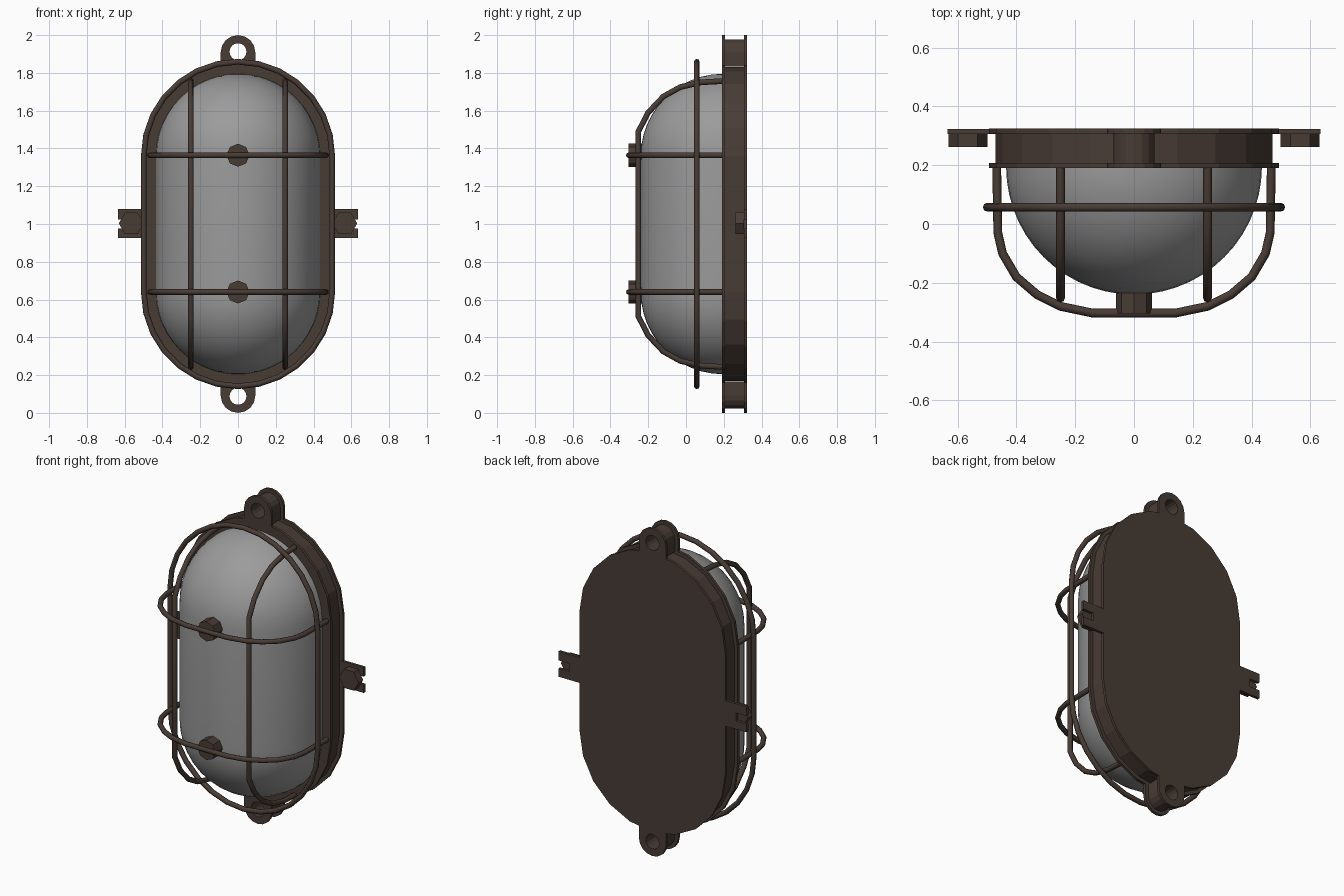
import bpy, bmesh, math
from math import pi, sin, cos

if "Cube" in bpy.data.objects:
    bpy.data.objects.remove(bpy.data.objects["Cube"])


def material(name, colour):
    m = bpy.data.materials.new(name)
    m.diffuse_color = (*colour, 1)
    m.use_nodes = True
    m.node_tree.nodes["Principled BSDF"].inputs["Base Color"].default_value = m.diffuse_color
    return m


BROWN = material("dark brown metal", (0.066, 0.045, 0.036))
GREY = material("frosted grey glass", (0.33, 0.33, 0.33))


def finish(name, bm, mat, angle=None):
    bmesh.ops.recalc_face_normals(bm, faces=bm.faces)
    mesh = bpy.data.meshes.new(name)
    bm.to_mesh(mesh)
    bm.free()
    mesh.materials.append(mat)
    ob = bpy.data.objects.new(name, mesh)
    bpy.context.collection.objects.link(ob)
    if angle:
        bpy.ops.object.select_all(action='DESELECT')
        ob.select_set(True)
        bpy.context.view_layer.objects.active = ob
        bpy.ops.object.shade_smooth_by_angle(angle=math.radians(angle))
    return ob


def prism(name, outline, y0, y1, hole=None):
    """Extrude an (x, z) outline along y, optionally with a matching hole loop."""
    bm = bmesh.new()
    loops = [[bm.verts.new((x, y, z)) for x, z in pts]
             for pts in ([outline, hole] if hole else [outline]) for y in (y0, y1)]
    n = len(outline)

    def bridge(a, b):
        for i in range(n):
            j = (i + 1) % n
            bm.faces.new((a[i], a[j], b[j], b[i]))

    bridge(loops[0], loops[1])
    if hole:
        bridge(loops[2], loops[3])
        bridge(loops[0], loops[2])
        bridge(loops[1], loops[3])
    else:
        bm.faces.new(loops[0])
        bm.faces.new(loops[1])
    return finish(name, bm, BROWN)


def stadium(r, n):
    """Upright stadium with arc centres at z 0.64 and 1.36."""
    top = [(r * cos(pi * i / n), 1.36 + r * sin(pi * i / n)) for i in range(n + 1)]
    return top + [(-x, 2 - z) for x, z in top]


def polygon(cx, cz, r, n):
    return [(cx + r * cos(2 * pi * i / n), cz + r * sin(2 * pi * i / n)) for i in range(n)]


def tube(name, points, closed=False, r=0.015):
    cu = bpy.data.curves.new(name, 'CURVE')
    cu.dimensions = '3D'
    cu.bevel_depth = r
    cu.bevel_resolution = 2
    cu.use_fill_caps = not closed
    sp = cu.splines.new('POLY')
    sp.points.add(len(points) - 1)
    for p, co in zip(sp.points, points):
        p.co = (*co, 1)
    sp.use_cyclic_u = closed
    tmp = bpy.data.objects.new(name + "_path", cu)
    bpy.context.collection.objects.link(tmp)
    mesh = bpy.data.meshes.new_from_object(tmp.evaluated_get(bpy.context.evaluated_depsgraph_get()))
    bpy.data.objects.remove(tmp)
    bm = bmesh.new()
    bm.from_mesh(mesh)
    bm.verts.ensure_lookup_table()
    mesh.materials.clear()
    return finish(name, bm, BROWN, 50)


# Housing: recessed body between a front flange and a back plate, with pierced lugs
LAYERS = (("front_flange", 0.19, 0.207, 0.0),
          ("housing_body", 0.207, 0.308, 0.022),
          ("back_plate", 0.308, 0.324, 0.0))
for name, y0, y1, inset in LAYERS:
    prism(name, stadium(0.493 - inset, 10), y0, y1)
    r = 0.092 - inset
    lug, hole = [], polygon(0, 1.912, 0.045, 16)
    for x, z in polygon(0, 0, 1, 16):
        # round above, square shoulders running down into the housing
        s = 1 if z > 1e-6 else 1 / max(abs(x), abs(z))
        lug.append((x * s * r, 1.908 + z * s * (r if z > 0 else 0.075)))
    for end in ("top", "bottom"):
        flip = (lambda p: p) if end == "top" else (lambda p: [(x, 2 - z) for x, z in p])
        prism(f"{end}_lug_{name}", flip(lug), y0, y1, flip(hole))

# Slotted side tabs with hexagonal bolts
TAB = [(0.46, 0.925), (0.635, 0.925), (0.635, 0.975), (0.565, 0.975),
       (0.565, 1.025), (0.635, 1.025), (0.635, 1.08), (0.46, 1.08)]
for side, s in (("right", 1), ("left", -1)):
    prism(side + "_tab", [(x * s, z) for x, z in TAB], 0.306, 0.323)
    prism(side + "_bolt", polygon(0.565 * s, 1.003, 0.066, 6), 0.262, 0.306)

# Glass: half of a revolved capsule
bm = bmesh.new()
R, N = 0.435, 12
prof = [(R * cos(a), 0.64 + R * sin(a)) for a in (-pi / 2 + pi / 2 * i / N for i in range(N + 1))]
prof += [(x, 2 - z) for x, z in reversed(prof)]
verts = [bm.verts.new((x, 0.195, z)) for x, z in prof]
edges = [bm.edges.new(e) for e in zip(verts, verts[1:])]
bmesh.ops.spin(bm, geom=verts + edges, cent=(0, 0.195, 0), axis=(0, 0, 1),
               angle=-pi, steps=28)
bmesh.ops.remove_doubles(bm, verts=bm.verts, dist=1e-4)
finish("glass_cover", bm, GREY, 40)

# Guard cage: ring around the glass
tube("guard_ring", [(x, 0.057, z) for x, z in stadium(0.499, 14)], closed=True)

# Guard cage: two upright bars bent around the glass
half = [(0.2, 1.757), (0.08, 1.75), (-0.03, 1.725), (-0.12, 1.675), (-0.2, 1.59), (-0.252, 1.49)]
upright = half + [(y, 2 - z) for y, z in reversed(half)]
for side, x in (("right", 0.25), ("left", -0.25)):
    tube(side + "_upright_bar", [(x, y, z) for y, z in upright])

# Guard cage: two cross bars, each with a knob against the glass
half = [(0.467, 0.2), (0.463, -0.03), (0.447, -0.1), (0.4, -0.18),
        (0.33, -0.24), (0.25, -0.28), (0.14, -0.303)]
cross = half + [(-x, y) for x, y in reversed(half)]
for level, z in (("upper", 1.364), ("lower", 0.64)):
    tube(level + "_cross_bar", [(x, y, z) for x, y in cross])
    prism(level + "_knob", polygon(0, z, 0.061, 8), -0.305, -0.23)
